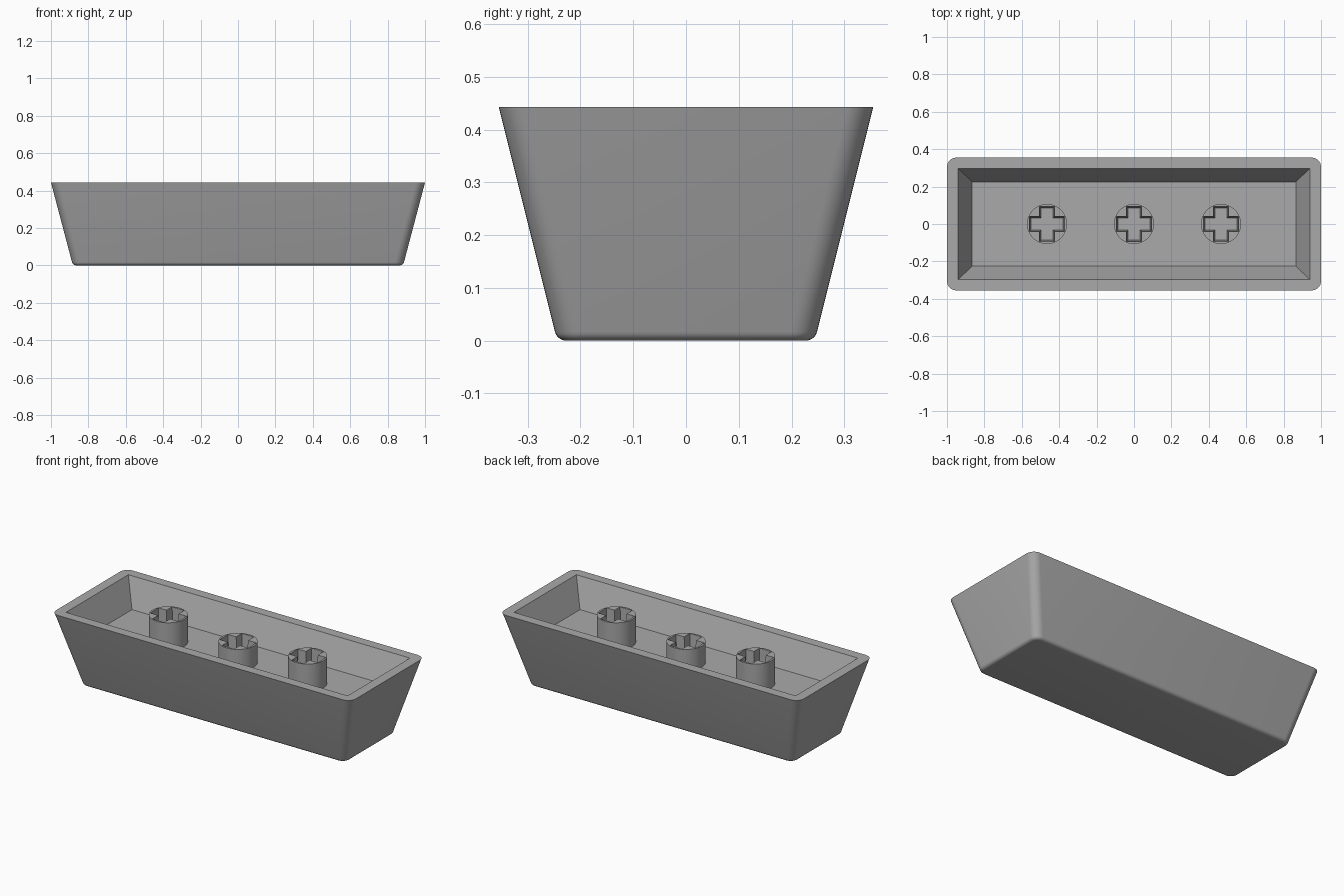
import bpy, bmesh
from math import sin, cos, pi, radians

cube = bpy.data.objects.get("Cube")
if cube:
    bpy.data.objects.remove(cube, do_unlink=True)

HEIGHT, FLOOR = 0.443, 0.28

grey = bpy.data.materials.new("mid grey plastic")
grey.use_nodes = True
colour = (0.4, 0.4, 0.4, 1)
grey.diffuse_color = colour
grey.node_tree.nodes["Principled BSDF"].inputs["Base Color"].default_value = colour


def finish(bm, name):
    bmesh.ops.remove_doubles(bm, verts=bm.verts, dist=1e-5)
    bmesh.ops.recalc_face_normals(bm, faces=bm.faces)
    mesh = bpy.data.meshes.new(name)
    bm.to_mesh(mesh)
    bm.free()
    mesh.materials.append(grey)
    obj = bpy.data.objects.new(name, mesh)
    bpy.context.collection.objects.link(obj)
    bpy.ops.object.select_all(action="DESELECT")
    obj.select_set(True)
    bpy.context.view_layer.objects.active = obj
    bpy.ops.object.shade_smooth_by_angle(angle=radians(35))
    return obj


def ring(bm, points, z):
    return [bm.verts.new((x, y, z)) for x, y in points]


def bridge(bm, a, b):
    n = len(a)
    for i in range(n):
        bm.faces.new((a[i], a[(i + 1) % n], b[(i + 1) % n], b[i]))


def rounded_rect(hx, hy, r, steps=8):
    points = []
    for q, (sx, sy) in enumerate([(1, 1), (-1, 1), (-1, -1), (1, -1)]):
        for k in range(steps + 1):
            a = (q + k / steps) * pi / 2
            points.append((sx * (hx - r) + r * cos(a), sy * (hy - r) + r * sin(a)))
    return points


# Tapered shell: rounded underside edge, outer walls, rim, sharp inner well
bm = bmesh.new()
bevel = 0.022
sections = []
for k in range(7):
    a = k / 6 * radians(76)
    inset = bevel * (1 - sin(a))
    sections.append((0.888 - inset, 0.249 - inset, 0.05 - inset, bevel * (1 - cos(a))))
sections += [(1.0, 0.355, 0.05, HEIGHT),
             (0.94, 0.297, 0, HEIGHT),
             (0.865, 0.225, 0, FLOOR)]
rings = [ring(bm, rounded_rect(hx, hy, r), z) for hx, hy, r, z in sections]
for a, b in zip(rings, rings[1:]):
    bridge(bm, a, b)
bm.faces.new(rings[0])
bm.faces.new(rings[-1])
finish(bm, "keycap_shell")


def cross(length, width):
    quarter = [(length, -width), (length, width), (width, width)]
    points = []
    for _ in range(4):
        points += quarter
        quarter = [(-y, x) for x, y in quarter]
    return points


# Round stem with a slightly tapered cross socket
def stem(name, x, top):
    bm = bmesh.new()
    circle = [(0.107 * cos(i * pi / 24), 0.107 * sin(i * pi / 24)) for i in range(48)]
    base, rim = ring(bm, circle, FLOOR), ring(bm, circle, top)
    bridge(bm, base, rim)
    mouth = ring(bm, cross(0.094, 0.04), top)
    socket = ring(bm, cross(0.086, 0.032), FLOOR + 0.01)
    bridge(bm, mouth, socket)
    bm.faces.new(socket)
    edges = [bm.edges.get((loop[i - 1], loop[i]))
             for loop in (rim, mouth) for i in range(len(loop))]
    bmesh.ops.triangle_fill(bm, use_beauty=True, edges=edges, normal=(0, 0, 1))
    finish(bm, name).location.x = x


stem("right_stem", -0.465, HEIGHT)
stem("middle_stem", 0, HEIGHT - 0.036)
stem("left_stem", 0.465, HEIGHT)
